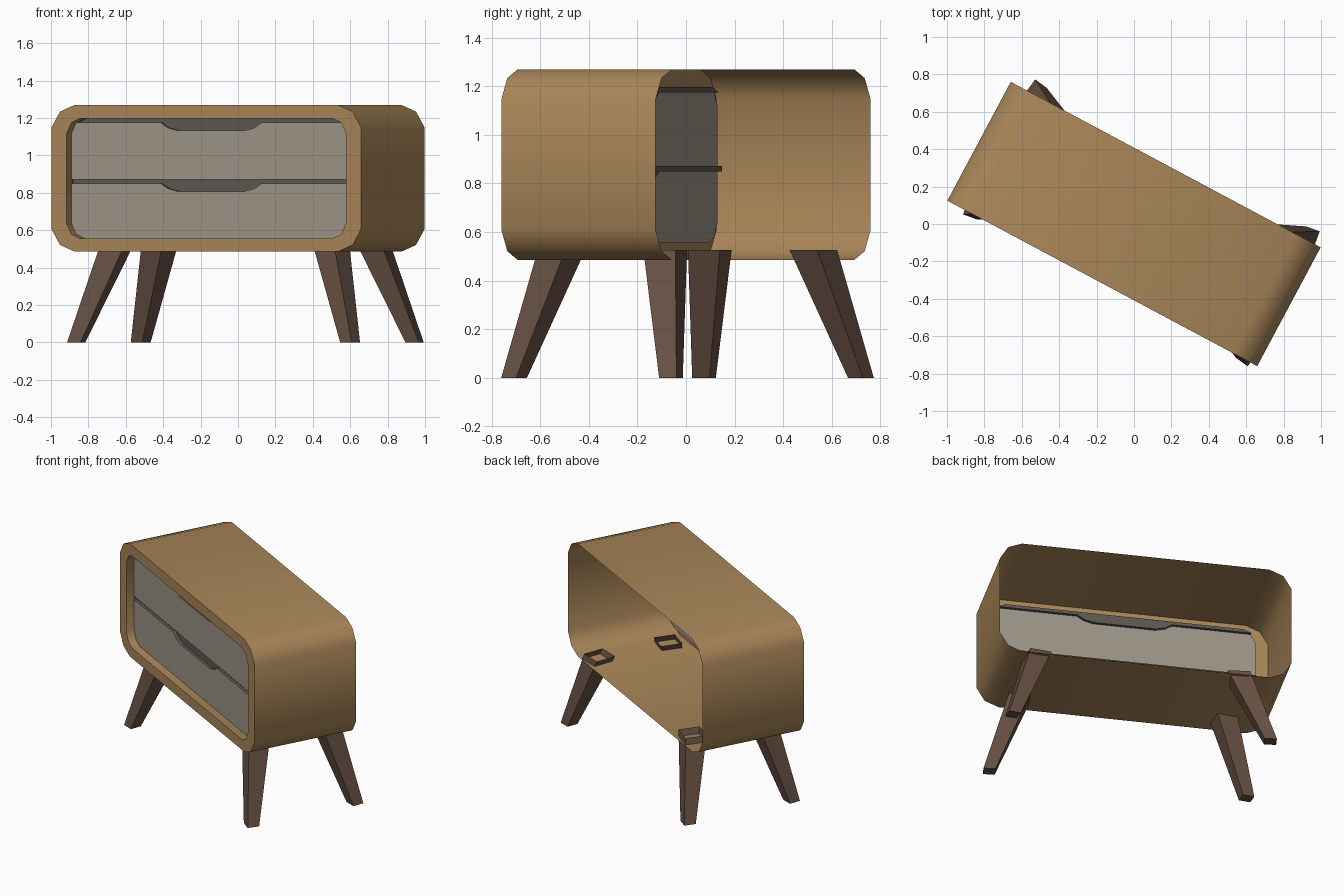
import bpy, bmesh, math

if "Cube" in bpy.data.objects:
    bpy.data.objects.remove(bpy.data.objects["Cube"])

TURN = math.radians(-28.1)     # the whole piece stands turned about z
FRONT, BACK, PANEL = -0.36, 0.36, -0.305


def material(name, rgb):
    m = bpy.data.materials.new(name)
    m.diffuse_color = (*rgb, 1)
    m.use_nodes = True
    m.node_tree.nodes["Principled BSDF"].inputs["Base Color"].default_value = m.diffuse_color
    return m


WOOD = material("oak", (0.40, 0.24, 0.10))
DARK = material("walnut", (0.135, 0.080, 0.055))
GREY = material("grey paint", (0.34, 0.30, 0.24))
SHADE = material("shadow grey", (0.11, 0.10, 0.085))


def finish(name, bm, mat, smooth=False):
    me = bpy.data.meshes.new(name)
    bm.to_mesh(me)
    bm.free()
    me.materials.append(mat)
    ob = bpy.data.objects.new(name, me)
    bpy.context.collection.objects.link(ob)
    ob.rotation_euler.z = TURN
    if smooth:
        bpy.context.view_layer.objects.active = ob
        ob.select_set(True)
        bpy.ops.object.shade_smooth_by_angle(angle=math.radians(50))
        ob.select_set(False)
    return ob


def mirrored(half):
    """Close a right-half outline (bottom to top) across x = 0."""
    return half + [(-x, z) for x, z in reversed(half)]


def ring(bm, outline, y):
    return [bm.verts.new((x, y, z)) for x, z in outline]


def bridge(bm, a, b):
    n = len(a)
    for i in range(n):
        bm.faces.new((a[i], a[(i + 1) % n], b[(i + 1) % n], b[i]))


def rounded(w, z0, z1, corner):
    """Right half of a rectangle with two-segment corners."""
    return ([(w - x, z0 + z) for x, z in reversed(corner)]
            + [(w - x, z1 - z) for x, z in corner])


# Cabinet shell: open back, front rim and recessed opening
outer = mirrored(rounded(0.939, 0.485, 1.27, [(0, 0.122), (0.052, 0.036), (0.142, 0)]))
half_in = rounded(0.847, 0.556, 1.197, [(0, 0.08), (0.03, 0.022), (0.08, 0)])
inner = mirrored(half_in)
bm = bmesh.new()
rings = [ring(bm, o, y) for o, y in
         ((outer, BACK), (outer, FRONT), (inner, FRONT), (inner, PANEL))]
for a, b in zip(rings, rings[1:]):
    bridge(bm, a, b)
finish("cabinet_shell", bm, WOOD, True)


# Drawer fronts with a finger notch in the top edge
def notch(z):
    return [(0.306, z), (0.262, z - 0.028), (0.20, z - 0.043)]


LOW, MID, HIGH = 0.85, 0.872, half_in[4][1]
W = half_in[3][0]
drawers = {
    "lower_drawer": half_in[:3] + [(W, LOW)] + notch(LOW),
    "upper_drawer": [(W, MID), half_in[3], half_in[4]] + notch(HIGH),
}
for name, half in drawers.items():
    bm = bmesh.new()
    bm.faces.new(ring(bm, mirrored(half), PANEL))
    finish(name, bm, GREY)

# Shadow gaps above each drawer, as shallow pockets behind the fronts
gaps = {
    "lower_gap": notch(LOW)[::-1] + [(W, LOW), (W, MID)],
    "upper_gap": notch(HIGH)[::-1] + [half_in[4], half_in[5]],
}
for name, half in gaps.items():
    bm = bmesh.new()
    front = ring(bm, mirrored(half), PANEL)
    back = ring(bm, mirrored(half), PANEL + 0.02)
    bridge(bm, front, back)
    bm.faces.new(back)
    finish(name, bm, SHADE)


# Tapered, splayed legs, open where they enter the cabinet
def square(bm, cx, cy, z, side, twist):
    r = side / math.sqrt(2)
    return [bm.verts.new((cx + r * math.cos(twist + math.pi * (k + 0.5) / 2),
                          cy + r * math.sin(twist + math.pi * (k + 0.5) / 2), z))
            for k in range(4)]


for sx, side_name in ((-1, "left"), (1, "right")):
    for sy, end_name in ((-1, "front"), (1, "back")):
        twist = math.radians(8) * sx * sy
        bm = bmesh.new()
        foot = square(bm, 0.032 + sx * 0.83, 0.024 + sy * 0.366, 0, 0.076, twist)
        top = square(bm, 0.032 + sx * 0.648, 0.024 + sy * 0.242, 0.525, 0.140, twist)
        bridge(bm, foot, top)
        bm.faces.new(foot[::-1])
        finish(f"{end_name}_{side_name}_leg", bm, DARK)
